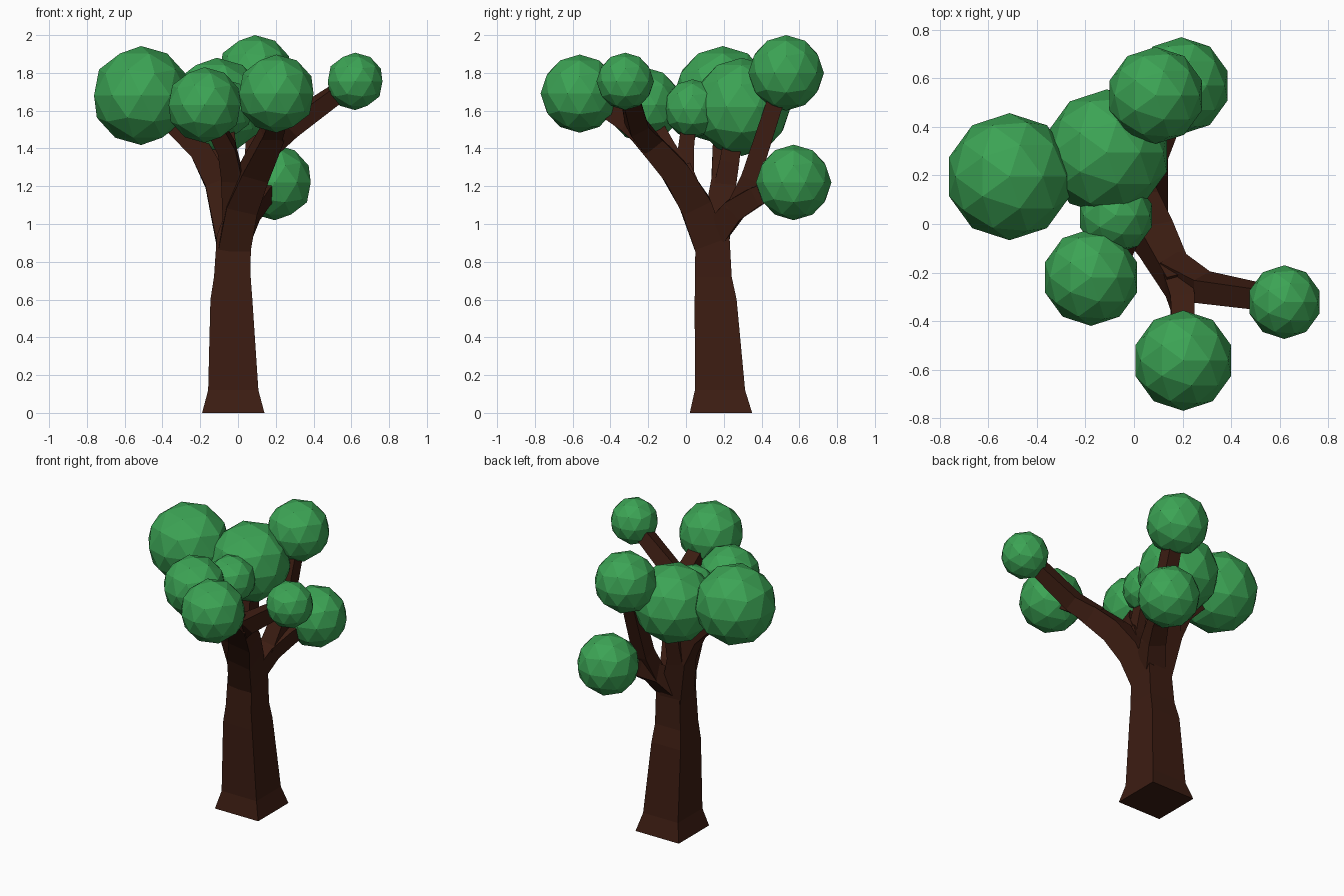
import bpy, bmesh
from mathutils import Vector


def material(name, rgb):
    m = bpy.data.materials.new(name)
    m.diffuse_color = (*rgb, 1)
    return m


bark = material("bark", (0.045, 0.012, 0.006))
leaf = material("leaf", (0.045, 0.37, 0.09))


def finish(name, bm, mat):
    bmesh.ops.recalc_face_normals(bm, faces=bm.faces[:])
    mesh = bpy.data.meshes.new(name)
    bm.to_mesh(mesh)
    bm.free()
    mesh.materials.append(mat)
    ob = bpy.data.objects.new(name, mesh)
    bpy.context.collection.objects.link(ob)


def limb(name, path, level=False):
    """Square tapered tube through (x, y, z, half width) points."""
    bm = bmesh.new()
    pts = [Vector(p[:3]) for p in path]
    rings = []
    for i, p in enumerate(pts):
        before = (p - pts[i - 1]).normalized() if i else Vector()
        after = (pts[i + 1] - p).normalized() if i < len(pts) - 1 else Vector()
        t = Vector((0, 0, 1)) if level else (before + after).normalized()
        u = (Vector((1, 0, 0)) - t * t.x).normalized()
        v = t.cross(u)
        h = path[i][3]
        rings.append([bm.verts.new(p + h * (a * u + b * v))
                      for a, b in ((-1, -1), (1, -1), (1, 1), (-1, 1))])
    for r, s in zip(rings, rings[1:]):
        for k in range(4):
            n = (k + 1) % 4
            bm.faces.new((r[k], r[n], s[n], s[k]))
    bm.faces.new(rings[0][::-1])
    bm.faces.new(rings[-1])
    finish(name, bm, bark)


# Trunk with flared foot
limb("trunk", [(-0.025, 0.185, 0, 0.165), (-0.025, 0.18, 0.12, 0.133),
               (-0.035, 0.157, 0.6, 0.111), (-0.03, 0.145, 0.72, 0.097),
               (-0.022, 0.14, 0.94, 0.09), (-0.01, 0.14, 1.05, 0.06)], level=True)

# Front limb, forking into two branches
limb("front_limb", [(-0.02, 0.13, 0.88, 0.085), (0.02, 0.05, 1.1, 0.083),
                    (0.09, -0.06, 1.28, 0.073), (0.19, -0.25, 1.49, 0.058)])
limb("front_branch", [(0.17, -0.21, 1.45, 0.056), (0.2, -0.32, 1.54, 0.05),
                      (0.205, -0.5, 1.66, 0.045)])
limb("right_branch", [(0.15, -0.18, 1.42, 0.06), (0.28, -0.26, 1.52, 0.052),
                      (0.58, -0.31, 1.73, 0.043)])

# Middle limb, forking into two twigs
limb("middle_limb", [(-0.01, 0.08, 1.02, 0.07), (-0.035, -0.03, 1.3, 0.057)])
limb("front_left_branch", [(-0.03, -0.01, 1.24, 0.056), (-0.06, -0.1, 1.4, 0.048),
                           (-0.15, -0.19, 1.57, 0.042)])
limb("middle_twig", [(-0.03, -0.01, 1.24, 0.052), (-0.05, 0, 1.4, 0.042),
                     (-0.07, 0.02, 1.57, 0.038)])

# Left limb and its inner branch
limb("left_limb", [(-0.035, 0.15, 0.9, 0.078), (-0.11, 0.2, 1.22, 0.066),
                   (-0.2, 0.2, 1.39, 0.058), (-0.4, 0.2, 1.58, 0.045)])
limb("inner_branch", [(-0.1, 0.2, 1.17, 0.06), (-0.09, 0.23, 1.33, 0.052),
                      (-0.1, 0.26, 1.52, 0.045)])

# Back limb and its upright branch
limb("back_limb", [(0, 0.16, 0.96, 0.07), (0.06, 0.26, 1.08, 0.06),
                   (0.12, 0.38, 1.15, 0.052), (0.18, 0.53, 1.21, 0.045)])
limb("back_branch", [(0.06, 0.26, 1.07, 0.055), (0.085, 0.34, 1.24, 0.05),
                     (0.09, 0.49, 1.7, 0.044)])

# Faceted leaf clumps: x, y, z, radius
clumps = {"left": (-0.513, 0.195, 1.68, 0.262), "inner": (-0.112, 0.295, 1.62, 0.26),
          "top_back": (0.09, 0.53, 1.8, 0.2), "low_back": (0.195, 0.57, 1.22, 0.2),
          "middle": (-0.075, 0.035, 1.61, 0.156), "front_left": (-0.177, -0.22, 1.63, 0.2),
          "front": (0.203, -0.563, 1.69, 0.207), "right": (0.62, -0.322, 1.755, 0.152)}
for name, (x, y, z, r) in clumps.items():
    bm = bmesh.new()
    bmesh.ops.create_icosphere(bm, subdivisions=2, radius=r)
    bmesh.ops.translate(bm, verts=bm.verts[:], vec=(x, y, z))
    finish(name + "_leaf_clump", bm, leaf)
